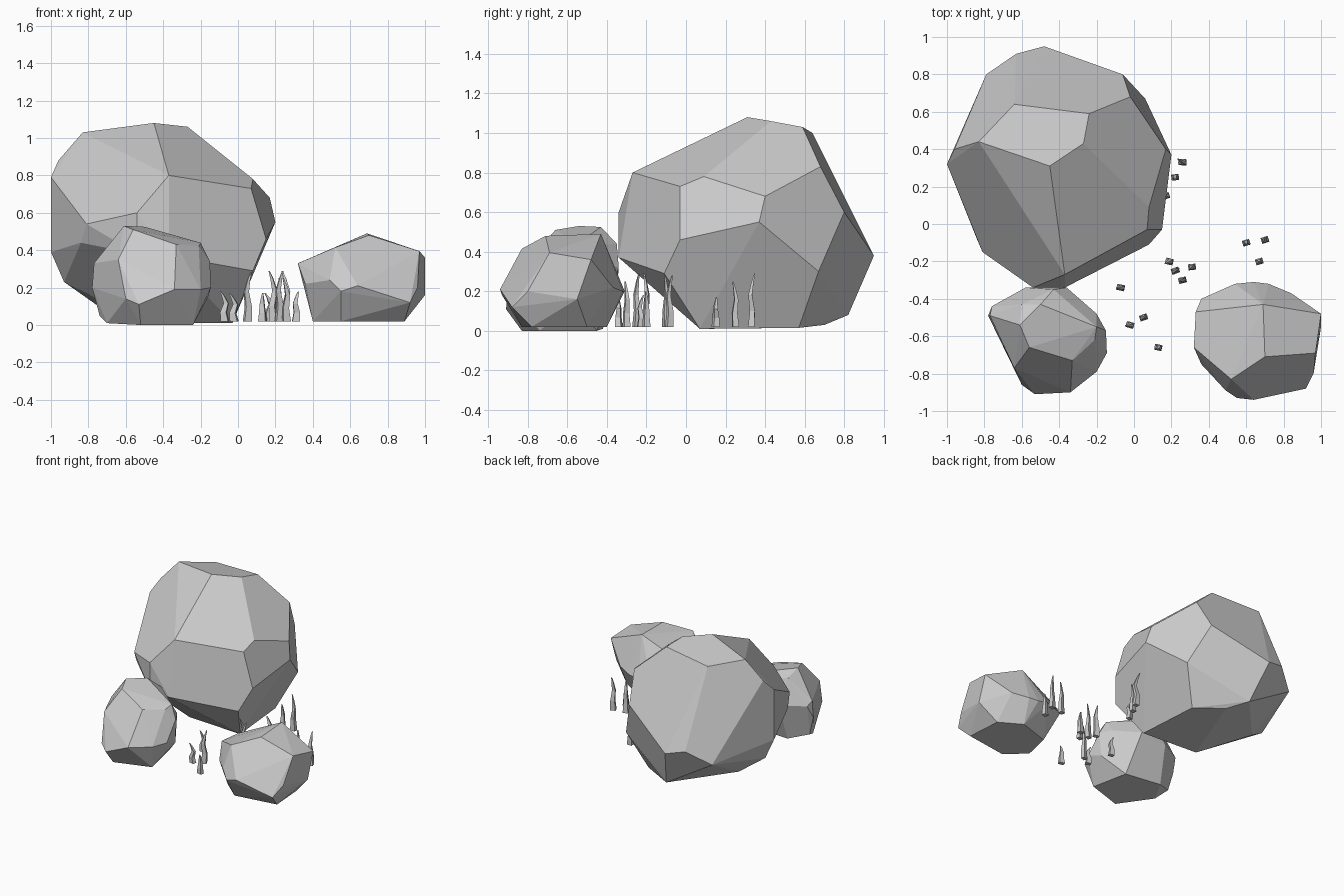
import bpy, bmesh, math, random

random.seed(4)


def new_object(name, bm):
    me = bpy.data.meshes.new(name)
    bm.to_mesh(me)
    bm.free()
    ob = bpy.data.objects.new(name, me)
    bpy.context.collection.objects.link(ob)
    return ob


def rock(name, *rings):
    """Faceted boulder: convex hull around a few rings of corner points."""
    bm = bmesh.new()
    for ring in rings:
        for p in ring:
            bm.verts.new(p)
    res = bmesh.ops.convex_hull(bm, input=bm.verts)
    junk = {e for k in ("geom_interior", "geom_unused") for e in res[k]
            if isinstance(e, bmesh.types.BMVert)}
    bmesh.ops.delete(bm, geom=list(junk), context='VERTS')
    bmesh.ops.dissolve_limit(bm, angle_limit=math.radians(5),
                             verts=bm.verts, edges=bm.edges)
    bmesh.ops.recalc_face_normals(bm, faces=bm.faces)
    return new_object(name, bm)


# Large boulder: crown, upper side, lower side, base
rock("large_boulder",
     [(-.45, .31, 1.08), (-.27, .43, 1.06), (-.83, .44, 1.03), (-.64, .64, 1.0),
      (-.24, .59, 1.03), (-.37, -.27, .80), (-.02, .68, .83), (-.96, .40, .88)],
     [(.07, -.03, .73), (.08, .09, .78), (.17, .40, .68), (.20, .37, .55),
      (.15, -.03, .46), (-.06, .80, .60), (-1, .32, .79), (-1, .32, .39),
      (-.81, -.15, .54), (-.54, -.34, .60)],
     [(-.37, -.34, .37), (-.54, -.34, .38), (.08, -.11, .29), (.06, .67, .30),
      (-.48, .95, .38), (-.63, .91, .42), (-.79, .80, .315), (-.84, -.08, .44)],
     [(-.93, .33, .23), (-.76, .42, .11), (-.40, .82, .08), (-.28, .70, .03),
      (-.07, .57, .015), (-.03, .07, .01), (-.50, .10, .01)])

# Small boulder in front
rock("front_boulder",
     [(-.61, -.54, .53), (-.56, -.66, .51), (-.33, -.73, .43), (-.21, -.62, .42),
      (-.20, -.55, .44), (-.50, -.43, .525), (-.60, -.43, .49), (-.43, -.35, .44)],
     [(-.64, -.77, .35), (-.77, -.49, .33), (-.76, -.44, .30), (-.15, -.57, .34),
      (-.36, -.34, .32), (-.58, -.34, .30), (-.20, -.48, .34)],
     [(-.34, -.90, .19), (-.53, -.91, .11), (-.60, -.86, .14), (-.78, -.49, .20),
      (-.145, -.69, .20), (-.20, -.79, .19), (-.16, -.56, .15)],
     [(-.24, -.74, 0), (-.52, -.83, 0), (-.70, -.60, .01), (-.74, -.50, .05),
      (-.60, -.42, .01), (-.30, -.45, 0)])

# Right boulder
rock("right_boulder",
     [(.69, -.43, .49), (.70, -.71, .48), (.52, -.83, .415), (.97, -.69, .395),
      (1, -.48, .36), (.32, -.66, .33), (.33, -.47, .32)],
     [(.64, -.94, .21), (.55, -.93, .18), (.49, -.89, .24), (.36, -.75, .22),
      (.36, -.40, .24), (.54, -.32, .22), (.64, -.31, .20), (.72, -.32, .20),
      (.84, -.37, .22), (1, -.55, .16), (.92, -.88, .12), (.96, -.80, .20)],
     [(.40, -.70, .02), (.55, -.83, .02), (.89, -.78, .02), (.87, -.50, .02),
      (.70, -.40, .02), (.45, -.48, .02)])


def blade(name, x, y, h):
    """Tapered, kinked four-sided grass blade."""
    bm = bmesh.new()
    turn = random.uniform(-.4, .4)
    lean, side = random.uniform(-.03, .03), random.uniform(-.02, .02)
    rings = []
    for t, w, bend in ((0, .020, 0), (.3, .016, .3), (.6, .012, -.3), (.85, .007, .4), (1, .003, 1)):
        ring = []
        for sx, sy in ((-1, -1), (1, -1), (1, 1), (-1, 1)):
            a, b = sx * w, sy * w * .8
            ring.append(bm.verts.new((
                x + a * math.cos(turn) - b * math.sin(turn) + lean * bend,
                y + a * math.sin(turn) + b * math.cos(turn) + side * bend,
                .02 + (h - .02) * t)))
        rings.append(ring)
    for lo, hi in zip(rings, rings[1:]):
        for i in range(4):
            bm.faces.new((lo[i], lo[i - 3], hi[i - 3], hi[i]))
    bm.faces.new(rings[0][::-1])
    bm.faces.new(rings[-1])
    return new_object(name, bm)


# Grass blades: x, y, tip height
blades = [(-.07, -.34, .18), (-.02, -.54, .17), (.05, -.50, .28), (.13, -.66, .17),
          (.19, -.20, .29), (.22, -.25, .29), (.26, -.30, .25), (.31, -.23, .18),
          (.17, .15, .17), (.22, .25, .25), (.26, .33, .29),
          (.60, -.10, .28), (.70, -.085, .28), (.67, -.20, .20)]
for i, b in enumerate(blades):
    blade(f"grass_blade_{i + 1}", *b)
